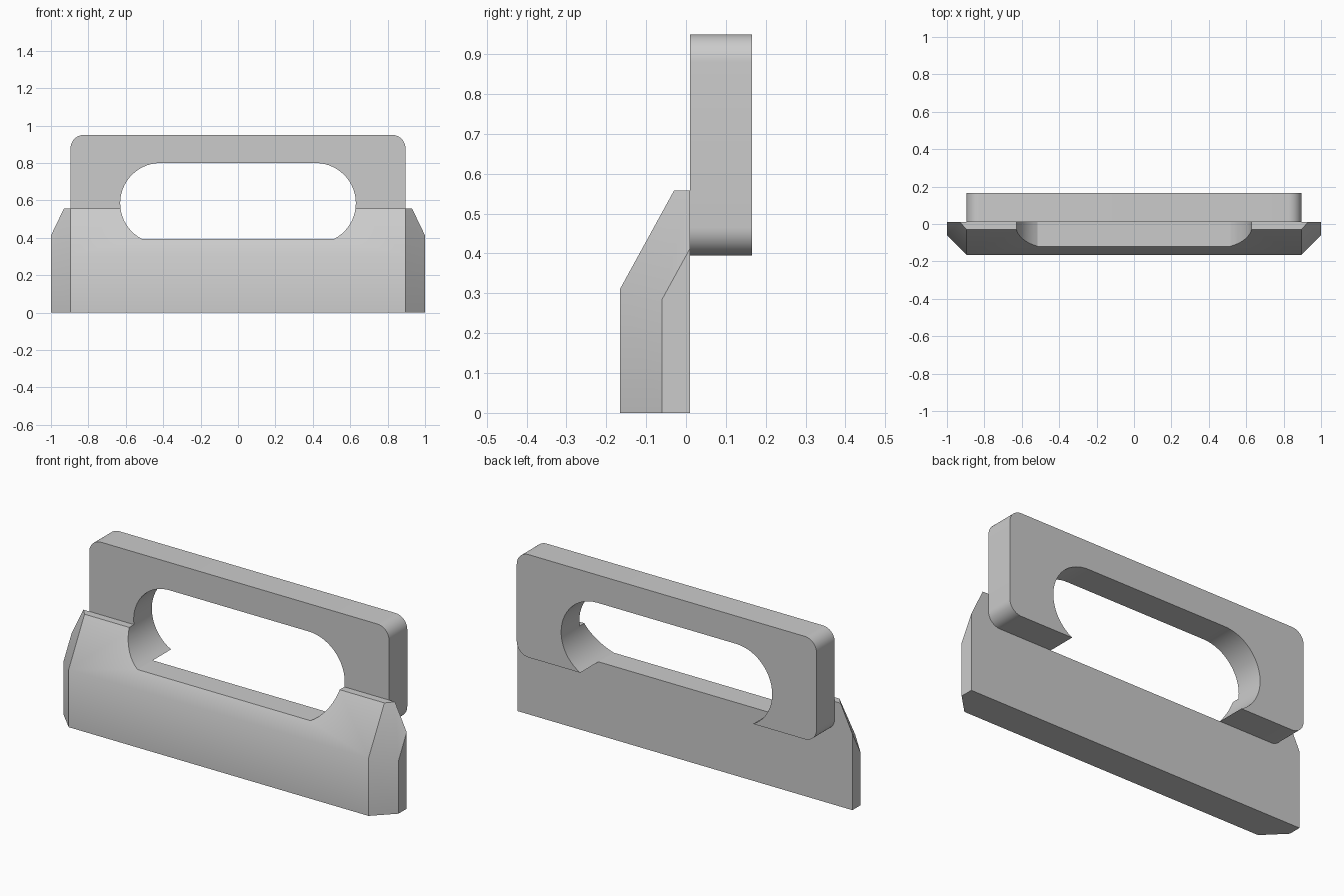
import bpy, bmesh
from math import sin, cos, asin, radians, degrees
from mathutils import Vector

cube = bpy.data.objects.get("Cube")
if cube:
    bpy.data.objects.remove(cube, do_unlink=True)

FLOOR, TOP = 0.395, 0.95          # handle plate bottom and top
SLOT_X, SLOT_Z, SLOT_R = 0.415, 0.585, 0.215
CORNER = 0.07
END, JOIN, DEPTH = 0.895, 0.01, 0.165

grey = bpy.data.materials.new("plain grey")
grey.use_nodes = True
grey.diffuse_color = (0.6, 0.6, 0.6, 1)
grey.node_tree.nodes["Principled BSDF"].inputs["Base Color"].default_value = (0.6, 0.6, 0.6, 1)


def arc(cx, cz, r, start, end, steps):
    angles = [radians(start + (end - start) * i / steps) for i in range(steps + 1)]
    return [(cx + r * cos(a), cz + r * sin(a)) for a in angles]


def mirrored(half):
    return half + [(-x, z) for x, z in reversed(half)]


def extrude(points, offset):
    """Solid bmesh from a flat outline pushed along an offset."""
    bm = bmesh.new()
    face = bm.faces.new([bm.verts.new(p) for p in points])
    moved = bmesh.ops.extrude_face_region(bm, geom=[face])["geom"]
    bmesh.ops.translate(bm, vec=offset,
                        verts=[v for v in moved if isinstance(v, bmesh.types.BMVert)])
    bmesh.ops.recalc_face_normals(bm, faces=bm.faces)
    return bm


def make_object(name, bm):
    bmesh.ops.recalc_face_normals(bm, faces=bm.faces)
    mesh = bpy.data.meshes.new(name)
    bm.to_mesh(mesh)
    bm.free()
    mesh.materials.append(grey)
    obj = bpy.data.objects.new(name, mesh)
    bpy.context.collection.objects.link(obj)
    return obj


def smooth(obj):
    bpy.ops.object.select_all(action="DESELECT")
    obj.select_set(True)
    bpy.context.view_layer.objects.active = obj
    bpy.ops.object.shade_smooth_by_angle(angle=radians(30))


# Finger slot outline, cut flat at the plate bottom
low = degrees(asin((FLOOR - SLOT_Z) / SLOT_R))
slot_half = arc(SLOT_X, SLOT_Z, SLOT_R, low, 90, 24)

# Handle plate: rounded arch around the slot
edge = END - CORNER
plate_half = (list(reversed(slot_half))
              + arc(edge, FLOOR + CORNER, CORNER, -90, 0, 10)
              + arc(edge, TOP - CORNER, CORNER, 0, 90, 10))
outline = [(x, JOIN, z) for x, z in mirrored(plate_half)]
plate = make_object("handle_plate", extrude(outline, Vector((0, DEPTH - JOIN, 0))))

# Front block: sloped profile along x
profile = [(-DEPTH, 0), (JOIN, 0), (JOIN, 0.558), (-0.03, 0.558), (-DEPTH, 0.312)]
bm = extrude([(-1, y, z) for y, z in profile], Vector((2, 0, 0)))

# Chamfer both ends along the front and the slope
slope = Vector((0, -0.246, 0.135)).normalized()
for side in (-1, 1):
    for facing in (Vector((0, -1, 0)), slope):
        cut = bmesh.ops.bisect_plane(
            bm, geom=bm.verts[:] + bm.edges[:] + bm.faces[:], dist=1e-5,
            plane_co=(side * END, -DEPTH, 0.312),
            plane_no=facing + Vector((side, 0, 0)), clear_outer=True)
        rim = [e for e in bm.edges if e.is_boundary]
        bmesh.ops.holes_fill(bm, edges=rim, sides=0)
block = make_object("front_block", bm)

# Carry the slot through the block
cutter = make_object("slot_cutter", extrude(
    [(x, -0.3, z) for x, z in mirrored(slot_half)], Vector((0, 0.4, 0))))
cutter.hide_render = True
mod = block.modifiers.new("slot", "BOOLEAN")
mod.operation = "DIFFERENCE"
mod.solver = "EXACT"
mod.object = cutter
bpy.context.view_layer.objects.active = block
bpy.ops.object.modifier_apply(modifier=mod.name)
bpy.data.objects.remove(cutter, do_unlink=True)

for obj in (plate, block):
    smooth(obj)
